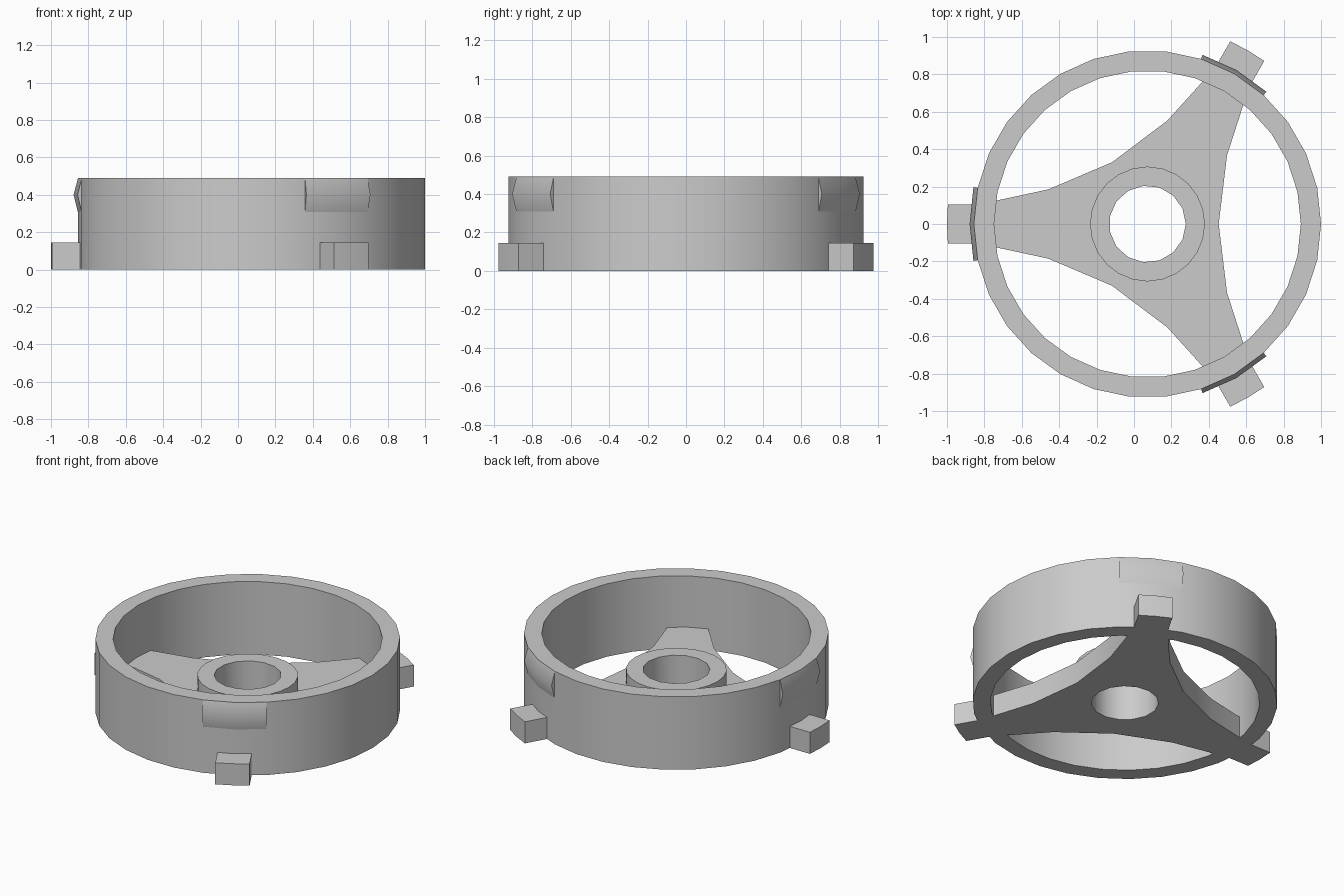
import bpy
import bmesh
from math import cos, sin, radians
from mathutils import Matrix, Vector

cube = bpy.data.objects.get("Cube")
if cube:
    bpy.data.objects.remove(cube)

grey = bpy.data.materials.new("plain grey")
grey.use_nodes = True
grey.diffuse_color = (0.6, 0.6, 0.6, 1)
grey.node_tree.nodes["Principled BSDF"].inputs["Base Color"].default_value = (0.6, 0.6, 0.6, 1)

CENTRE = Vector((0.072, 0, 0))
ARM_ANGLES = {"right": 180, "back_left": 60, "front_left": -60}
RIM, RIM_INNER, BORE = 0.928, 0.82, 0.205
PLATE_TOP, HUB_TOP, RIM_TOP = 0.145, 0.243, 0.49


def finish(name, bm):
    """Turn a bmesh into a smooth object with sharp edges kept."""
    bmesh.ops.recalc_face_normals(bm, faces=bm.faces)
    mesh = bpy.data.meshes.new(name)
    bm.to_mesh(mesh)
    bm.free()
    mesh.materials.append(grey)
    mesh.shade_smooth()
    mesh.set_sharp_from_angle(angle=radians(30))
    obj = bpy.data.objects.new(name, mesh)
    obj.location = CENTRE
    bpy.context.collection.objects.link(obj)
    return obj


def circle(radius, sides):
    return [(radius * cos(radians(360 * i / sides)), radius * sin(radians(360 * i / sides)))
            for i in range(sides)]


def turn(points, degrees):
    spin = Matrix.Rotation(radians(degrees), 2)
    return [tuple(spin @ Vector(p)) for p in points]


def prism(name, loops, bottom, top):
    """Extrude an outline, with any further loops as holes."""
    bm = bmesh.new()
    levels = []
    for z in (bottom, top):
        rings = [[bm.verts.new((x, y, z)) for x, y in loop] for loop in loops]
        edges = [bm.edges.new((r[i - 1], r[i])) for r in rings for i in range(len(r))]
        bmesh.ops.triangle_fill(bm, edges=edges, use_beauty=True, normal=(0, 0, 1))
        levels.append(rings)
    for low, high in zip(*levels):
        for i in range(len(low)):
            bm.faces.new((low[i - 1], low[i], high[i], high[i - 1]))
    return finish(name, bm)


# Outer rim and raised hub
prism("outer_rim", [circle(RIM, 30), circle(RIM_INNER, 30)], 0, RIM_TOP)
prism("hub_collar", [circle(0.307, 24), circle(BORE, 15)], PLATE_TOP, HUB_TOP)

# Three-armed web, ending at the inside wall of the rim
arm = [(0.19, -0.33), (0.53, -0.185), (0.809, -0.125), (0.822, 0), (0.809, 0.125), (0.53, 0.185)]
outline = [p for a in (-60, 60, 180) for p in turn(arm, a)]
prism("spoke_web", [outline, circle(BORE, 15)], 0, PLATE_TOP)

# Outer tabs and snap ridges, one of each at every arm
tab = [(0.914, -0.105), (1.067, -0.105), (1.072, 0), (1.067, 0.105), (0.914, 0.105), (0.925, 0)]
section = [(RIM - 0.001, 0.305), (0.951, 0.4), (RIM - 0.001, RIM_TOP)]
for side, angle in ARM_ANGLES.items():
    prism(side + "_tab", [turn(tab, angle)], 0, PLATE_TOP)

    bm = bmesh.new()
    slices = []
    for a in (angle - 12, angle, angle + 12):
        slices.append([bm.verts.new((r * cos(radians(a)), r * sin(radians(a)), z))
                       for r, z in section])
    for s, t in zip(slices, slices[1:]):
        for i in range(3):
            bm.faces.new((s[i - 1], s[i], t[i], t[i - 1]))
    bm.faces.new(slices[0])
    bm.faces.new(slices[-1])
    finish(side + "_snap_ridge", bm)
